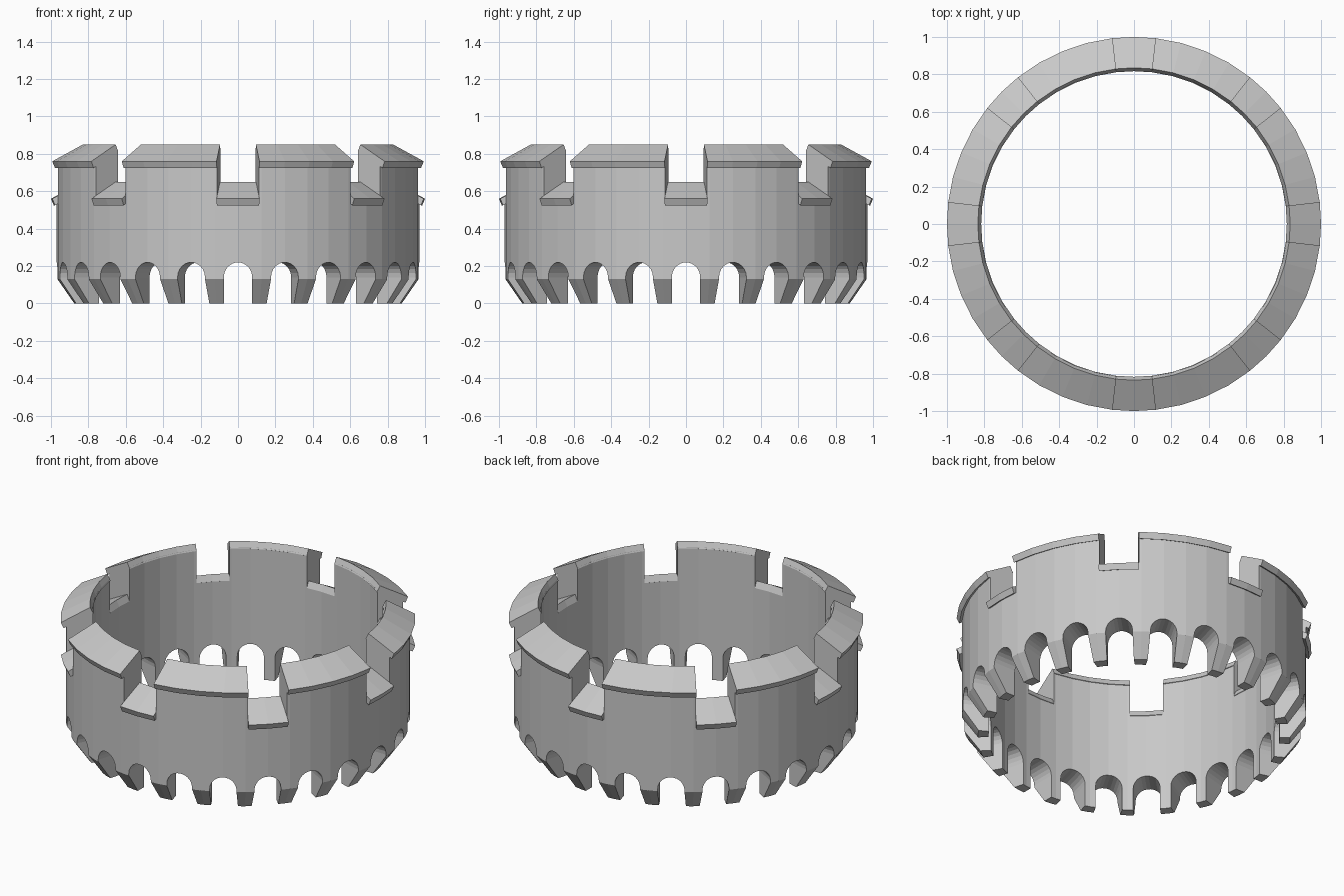
import bpy, bmesh
from math import sin, cos, pi, radians

if "Cube" in bpy.data.objects:
    bpy.data.objects.remove(bpy.data.objects["Cube"], do_unlink=True)

stone = bpy.data.materials.new("grey stone")
stone.use_nodes = True
GREY = (0.58, 0.58, 0.58, 1)
stone.diffuse_color = GREY
stone.node_tree.nodes["Principled BSDF"].inputs["Base Color"].default_value = GREY

OUTER, INNER = 0.97, 0.82
GAP = 6.6       # half angle of a notch
ARCH = 0.076    # half width of an arch
SPRING = 0.14   # height where the arch starts to curve


def sweep(bm, profile, start, end, steps):
    """Turn an (r, z) profile around z between two angles in degrees."""
    closed = end - start == 360
    rings = []
    for i in range(steps if closed else steps + 1):
        a = radians(start + (end - start) * i / steps)
        rings.append([bm.verts.new((r * cos(a), r * sin(a), z)) for r, z in profile])
    n = len(profile)
    for i in range(steps):
        p, q = rings[i], rings[(i + 1) % len(rings)]
        for j in range(n):
            k = (j + 1) % n
            bm.faces.new((p[j], p[k], q[k], q[j]))
    if not closed:
        bm.faces.new(rings[0])
        bm.faces.new(rings[-1][::-1])


def arch_prism(bm, angle):
    """Radial arch-shaped prism that cuts one opening."""
    outline = [(-ARCH, -0.1)]
    segs = 11
    for i in range(segs + 1):
        t = pi - pi * i / segs
        outline.append((ARCH * cos(t), SPRING + 0.08 * sin(t)))
    outline.append((ARCH, -0.1))
    c, s = cos(angle), sin(angle)
    ends = [[bm.verts.new((r * c - u * s, r * s + u * c, z)) for u, z in outline]
            for r in (0.7, 1.1)]
    n = len(outline)
    for j in range(n):
        k = (j + 1) % n
        bm.faces.new((ends[0][j], ends[0][k], ends[1][k], ends[1][j]))
    bm.faces.new(ends[0][::-1])
    bm.faces.new(ends[1])


def finish(bm, name):
    bmesh.ops.recalc_face_normals(bm, faces=bm.faces)
    mesh = bpy.data.meshes.new(name)
    bm.to_mesh(mesh)
    bm.free()
    mesh.materials.append(stone)
    ob = bpy.data.objects.new(name, mesh)
    bpy.context.collection.objects.link(ob)
    return ob


# Round wall with a foot that slopes inward
bm = bmesh.new()
sweep(bm, [(INNER, 0), (0.88, 0), (OUTER, 0.13), (OUTER, 0.74), (INNER, 0.82)], 0, 360, 48)
wall = finish(bm, "battlement_wall")

# Cutter: arches around the foot, notches around the top
bm = bmesh.new()
for i in range(24):
    arch_prism(bm, i * pi / 12)
for i in range(8):
    mid = i * 45
    sweep(bm, [(0.7, 0.679), (1.1, 0.466), (1.1, 1), (0.7, 1)], mid - GAP, mid + GAP, 2)
cutter = finish(bm, "opening_cutter")
cutter.hide_render = True
cutter.hide_set(True)
cutter.display_type = 'WIRE'
cut = wall.modifiers.new("openings", 'BOOLEAN')
cut.object = cutter
cut.operation = 'DIFFERENCE'
cut.solver = 'EXACT'

# Sloping slabs: one on each merlon, one in each notch
SLAB = [(0.835, 0.85), (0.817, 0.812), (0.985, 0.725), (1.0, 0.76)]
for i in range(8):
    mid = i * 45
    bm = bmesh.new()
    sweep(bm, SLAB, mid + GAP, mid + 45 - GAP, 4)
    finish(bm, f"merlon_cap_{i + 1}")
    bm = bmesh.new()
    sweep(bm, [(r, z - 0.2) for r, z in SLAB], mid - GAP, mid + GAP, 2)
    finish(bm, f"notch_sill_{i + 1}")
